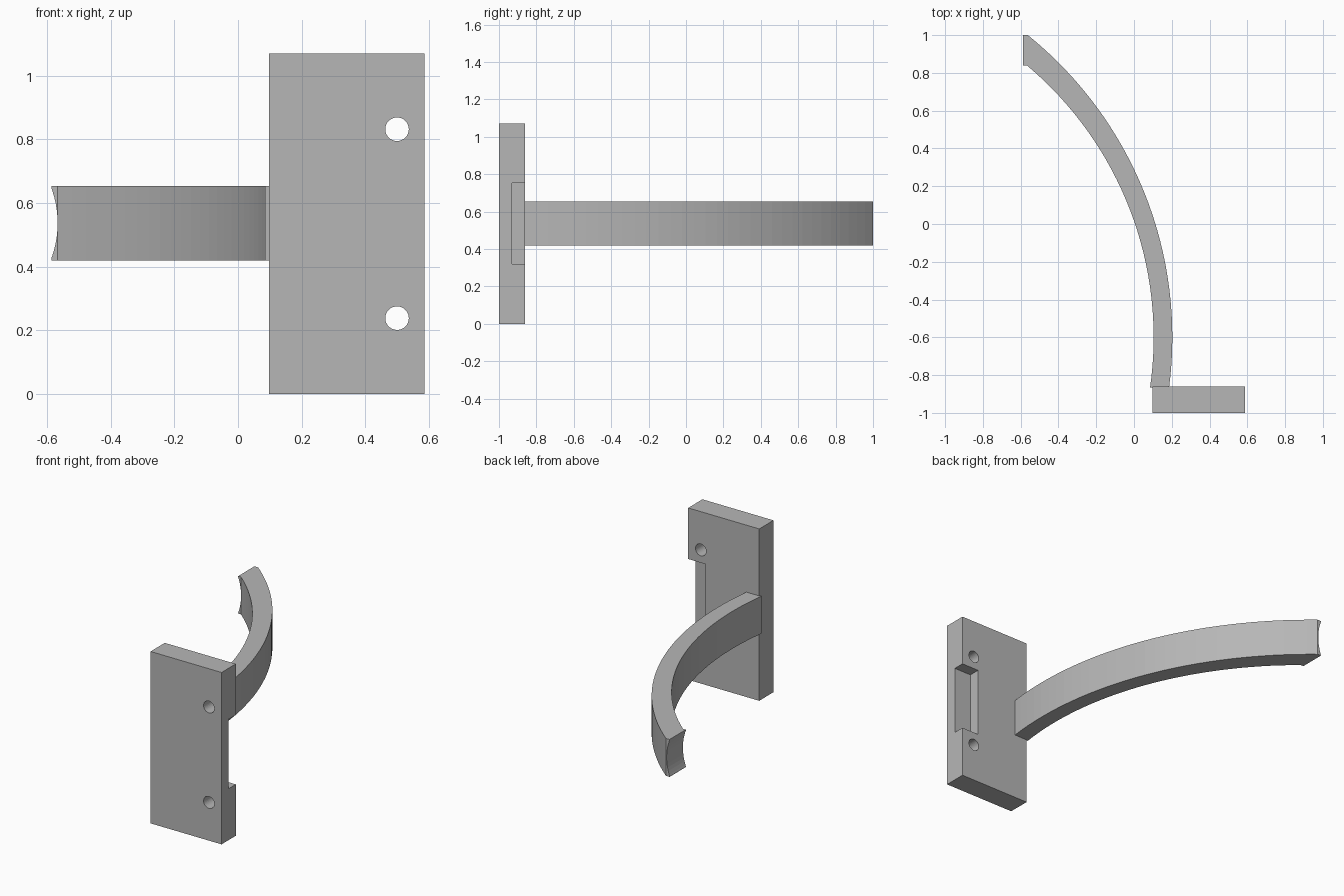
import bpy, bmesh, math

if "Cube" in bpy.data.objects:
    bpy.data.objects.remove(bpy.data.objects["Cube"])

grey = bpy.data.materials.new("plain_grey")
grey.use_nodes = True
grey.diffuse_color = (0.47, 0.47, 0.47, 1)
grey.node_tree.nodes["Principled BSDF"].inputs["Base Color"].default_value = (0.47, 0.47, 0.47, 1)


def prism(name, outline, z0, z1):
    """Extrude an outline in the xy plane from z0 to z1."""
    bm = bmesh.new()
    face = bm.faces.new([bm.verts.new((x, y, z0)) for x, y in outline])
    made = bmesh.ops.extrude_face_region(bm, geom=[face])["geom"]
    top = [v for v in made if isinstance(v, bmesh.types.BMVert)]
    bmesh.ops.translate(bm, verts=top, vec=(0, 0, z1 - z0))
    bmesh.ops.recalc_face_normals(bm, faces=bm.faces)
    mesh = bpy.data.meshes.new(name)
    bm.to_mesh(mesh)
    bm.free()
    mesh.materials.append(grey)
    obj = bpy.data.objects.new(name, mesh)
    bpy.context.collection.objects.link(obj)
    return obj


def box(name, x0, x1, y0, y1, z0, z1):
    return prism(name, [(x0, y0), (x1, y0), (x1, y1), (x0, y1)], z0, z1)


def cylinder_y(name, x, y, z, radius, depth, sides):
    bpy.ops.mesh.primitive_cylinder_add(vertices=sides, radius=radius, depth=depth,
                                        location=(x, y, z), rotation=(math.pi / 2, 0, 0))
    obj = bpy.context.object
    obj.name = name
    obj.data.materials.append(grey)
    return obj


def cut(target, cutter):
    mod = target.modifiers.new("cut", 'BOOLEAN')
    mod.operation = 'DIFFERENCE'
    mod.solver = 'EXACT'
    mod.object = cutter
    cutter.hide_render = True
    bpy.context.view_layer.update()
    bpy.context.view_layer.objects.active = target
    bpy.ops.object.modifier_apply(modifier=mod.name)
    bpy.data.objects.remove(cutter)


# Mounting plate with two screw holes and a notch in its rear outer edge
RIGHT, BACK = 0.587, -0.86
plate = box("mounting_plate", 0.098, RIGHT, -1, BACK, 0, 1.07)
for z in (0.238, 0.832):
    cut(plate, cylinder_y("screw_hole_cutter", 0.5, -0.93, z, 0.037, 0.4, 32))
cut(plate, box("notch_cutter", 0.468, RIGHT + 0.1, -0.93, BACK + 0.1, 0.32, 0.752))

# Curved arm sweeping back from the plate
CURVE_Y, TIP_X, STEPS = -0.6, -0.567, 32


def arc(max_x, radius, end_y):
    start = math.asin((BACK - 0.005 - CURVE_Y) / radius)
    end = math.asin((end_y - CURVE_Y) / radius)
    angles = [start + (end - start) * i / STEPS for i in range(STEPS + 1)]
    return [(max_x + radius * (math.cos(a) - 1), CURVE_Y + radius * math.sin(a)) for a in angles]


outer = arc(0.203, 2.056, 1.0)
inner = arc(0.104, 1.88, 0.84)
tip = [(-RIGHT, 1.0), (-RIGHT, 0.84)]
arm = prism("curved_arm", outer + tip + inner[::-1], 0.42, 0.653)

# Hollow cradle at the tip of the arm
cut(arm, cylinder_y("cradle_cutter", TIP_X - 0.32, 0.9, 0.5365, 0.32, 0.6, 96))
